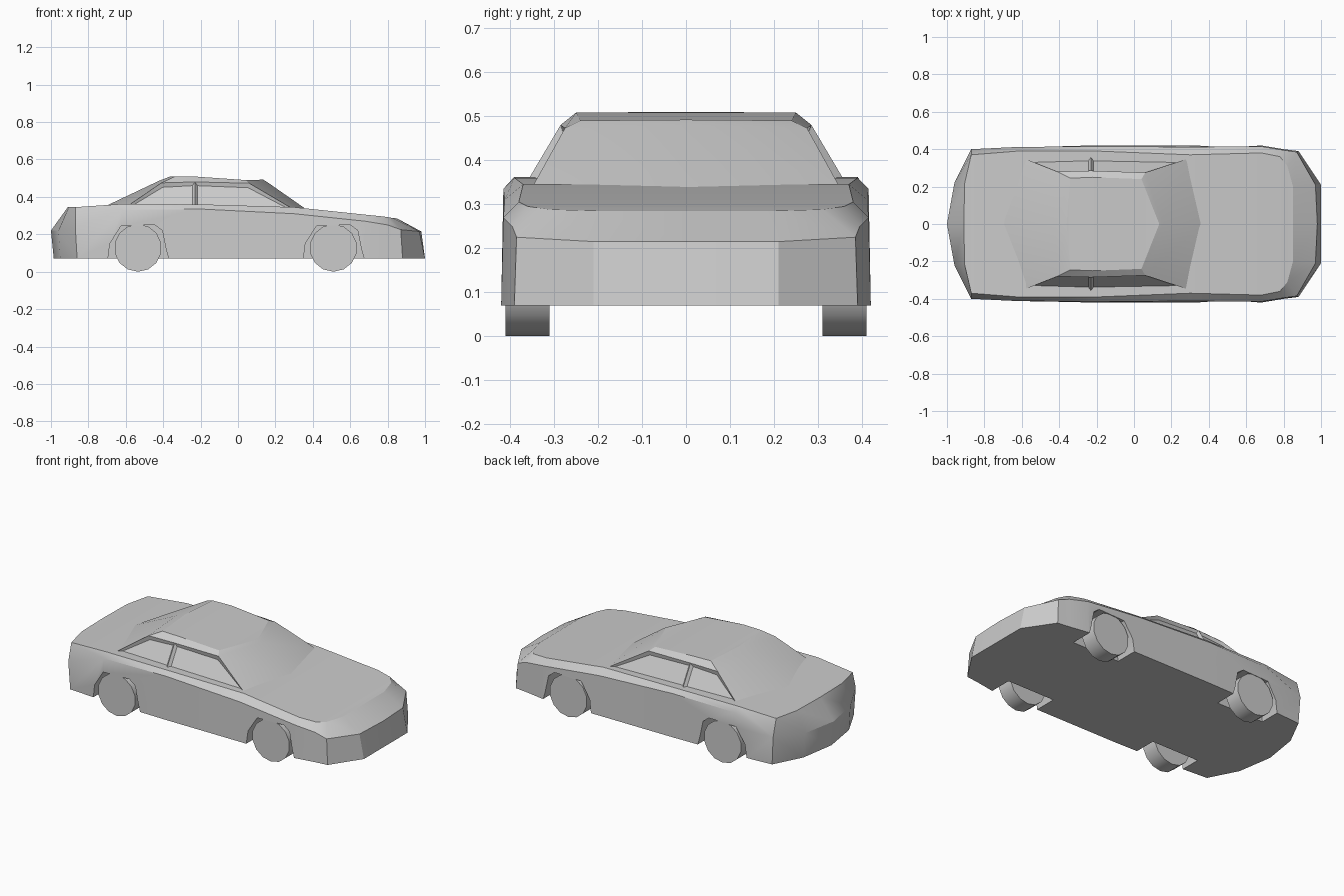
import bpy, bmesh
from math import radians, pi
from mathutils import Matrix

if "Cube" in bpy.data.objects:
    bpy.data.objects.remove(bpy.data.objects["Cube"])


def finish(name, bm, angle=28):
    me = bpy.data.meshes.new(name)
    bmesh.ops.recalc_face_normals(bm, faces=bm.faces[:])
    bm.to_mesh(me)
    bm.free()
    me.shade_smooth()
    me.set_sharp_from_angle(angle=radians(angle))
    ob = bpy.data.objects.new(name, me)
    bpy.context.scene.collection.objects.link(ob)
    return ob


def stack(levels):
    """Skin half outlines (centre back to centre front), mirrored in y, bottom to top."""
    bm = bmesh.new()
    rings = []
    for half in levels:
        ring = [bm.verts.new(p) for p in half]
        ring += [bm.verts.new((x, -y, z)) for x, y, z in half[-2:0:-1]]
        rings.append(ring)
    n = len(rings[0])
    for a, b in zip(rings, rings[1:]):
        for i in range(n):
            j = (i + 1) % n
            bm.faces.new((a[i], a[j], b[j], b[i]))
    # cross strips close the underside and the top
    for ring in (rings[0], rings[-1]):
        for i in range(n // 2):
            quad = [ring[i], ring[i + 1], ring[-i - 1], ring[-i]]
            bm.faces.new(list(dict.fromkeys(quad)))
    bmesh.ops.recalc_face_normals(bm, faces=bm.faces[:])
    return bm


# Lower body: sill, belt line and deck edge
sill = [(x, y, 0.07) for x, y in (
    (-.985, 0), (-.95, .22), (-.86, .395), (-.62, .412), (-.2, .42), (.3, .42),
    (.68, .42), (.8, .40), (.88, .39), (1, .21), (1, 0))]
belt = [(-1, 0, .22), (-.96, .22, .22), (-.87, .40, .24), (-.62, .412, .33),
        (-.2, .415, .335), (.3, .412, .31), (.68, .415, .27), (.8, .395, .25),
        (.87, .385, .225), (.97, .21, .215), (.98, 0, .215)]
deck = [(-.91, 0, .345), (-.905, .22, .345), (-.87, .37, .345), (-.62, .39, .362),
        (-.2, .39, .36), (.3, .37, .345), (.68, .38, .305), (.78, .36, .295),
        (.82, .31, .288), (.85, .2, .285), (.85, 0, .285)]
body = finish("body", stack([sill, belt, deck]))

# Wheel arches cut from the body
AXLES = {"rear": -.535, "front": .51}
arch = [(-.165, .03), (-.15, .15), (-.09, .245), (.09, .25), (.13, .22), (.15, .12), (.175, .03)]
bm = bmesh.new()
for cx in AXLES.values():
    for s in (-1, 1):
        near = [bm.verts.new((cx + x, s * .28, z)) for x, z in arch]
        far = [bm.verts.new((cx + x, s * .5, z)) for x, z in arch]
        bm.faces.new(near)
        bm.faces.new(far)
        for i in range(len(arch)):
            j = (i + 1) % len(arch)
            bm.faces.new((near[i], near[j], far[j], far[i]))
cutter = finish("arch_cutter", bm)
cutter.hide_render = True
mod = body.modifiers.new("arches", "BOOLEAN")
mod.operation, mod.solver, mod.object = "DIFFERENCE", "EXACT", cutter
dg = bpy.context.evaluated_depsgraph_get()
cut = bpy.data.meshes.new_from_object(body.evaluated_get(dg))
body.modifiers.clear()
body.data = cut
cut.set_sharp_from_angle(angle=radians(28))
bpy.data.objects.remove(cutter)

# Cabin: glass base, gutter line and roof
base = [(-.72, 0, .345), (-.60, .355, .345), (-.23, .362, .35), (.29, .35, .338), (.37, 0, .33)]
gutter = [(-.42, 0, .487), (-.41, .28, .475), (-.23, .285, .48), (.06, .275, .473), (.155, 0, .48)]
roof = [(-.36, 0, .51), (-.34, .245, .508), (-.22, .25, .508), (.04, .24, .49), (.135, 0, .492)]
bm = stack([base, gutter, roof])
# Recessed side windows
sides = [f for f in bm.faces
         if len(f.verts) == 4 and all(abs(v.co.y) > .2 for v in f.verts)
         and abs(f.calc_center_median().y) > .3]
bmesh.ops.inset_individual(bm, faces=sides, thickness=.02, depth=-.015)
finish("cabin", bm)

# Wheels
for axle, cx in AXLES.items():
    for side, s in (("right", -1), ("left", 1)):
        bm = bmesh.new()
        bmesh.ops.create_cone(
            bm, cap_ends=True, segments=14, radius1=.127, radius2=.127, depth=.1,
            matrix=Matrix.Translation((cx, s * .36, .127)) @ Matrix.Rotation(pi / 2, 4, "X"))
        finish(f"{axle}_{side}_wheel", bm)
